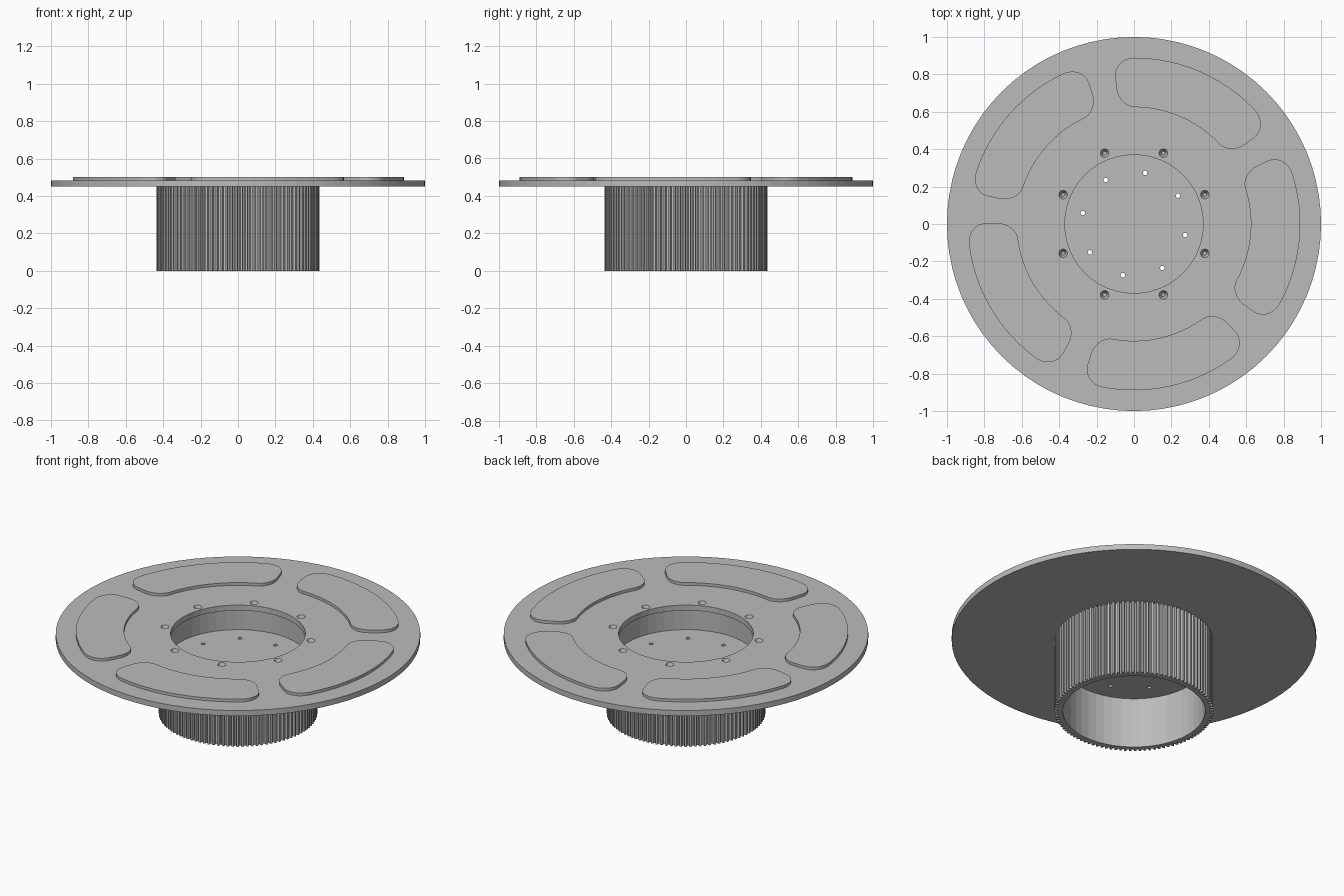
import bpy, bmesh
from math import sin, cos, radians, pi
from mathutils import Matrix

if "Cube" in bpy.data.objects:
    bpy.data.objects.remove(bpy.data.objects["Cube"])

grey = bpy.data.materials.new("mid grey")
grey.use_nodes = True
COLOUR = (0.5, 0.5, 0.5, 1)
grey.diffuse_color = COLOUR
grey.node_tree.nodes["Principled BSDF"].inputs["Base Color"].default_value = COLOUR


def polar(r, a):
    return (r * cos(a), r * sin(a))


def circle(r, n, centre=(0, 0)):
    pts = [polar(r, 2 * pi * i / n) for i in range(n)]
    return [(x + centre[0], y + centre[1]) for x, y in pts]


def ring_of_points(r, first_degrees, count=8):
    return [polar(r, radians(first_degrees) + 2 * pi * i / count) for i in range(count)]


def add_mesh(name, bm):
    mesh = bpy.data.meshes.new(name)
    bm.to_mesh(mesh)
    bm.free()
    mesh.materials.clear()
    mesh.materials.append(grey)
    obj = bpy.data.objects.new(name, mesh)
    bpy.context.collection.objects.link(obj)
    return obj


def slab(name, loops, z0, z1):
    """Extrude a flat outline; loops inside the first become holes."""
    curve = bpy.data.curves.new(name + "_outline", "CURVE")
    curve.dimensions = "2D"
    curve.fill_mode = "BOTH"
    curve.extrude = (z1 - z0) / 2
    for loop in loops:
        spline = curve.splines.new("POLY")
        spline.points.add(len(loop) - 1)
        for point, (x, y) in zip(spline.points, loop):
            point.co = (x, y, 0, 1)
        spline.use_cyclic_u = True
        spline.use_smooth = False
    helper = bpy.data.objects.new(name + "_outline", curve)
    bm = bmesh.new()
    mesh = helper.to_mesh()
    bm.from_mesh(mesh)
    helper.to_mesh_clear()
    bpy.data.objects.remove(helper)
    bpy.data.curves.remove(curve)
    bmesh.ops.remove_doubles(bm, verts=bm.verts, dist=0.0001)
    bmesh.ops.recalc_face_normals(bm, faces=bm.faces)
    bmesh.ops.translate(bm, verts=bm.verts, vec=(0, 0, (z0 + z1) / 2))
    for face in bm.faces:
        face.smooth = False
    return add_mesh(name, bm)


PLATE_LOW, PLATE_TOP, PAD_TOP = 0.45, 0.483, 0.5
BORE, SEGMENTS = 0.39, 48

# Round top plate with its central opening and screw holes
screws = ring_of_points(0.41, 22.5)
slab("top_plate",
     [circle(1, 80), circle(0.37, SEGMENTS)] + [circle(0.023, 16, c) for c in screws],
     PLATE_LOW, PLATE_TOP)

# Countersunk screw seats
for i, (x, y) in enumerate(screws):
    bm = bmesh.new()
    bmesh.ops.create_cone(bm, cap_ends=True, segments=16, radius1=0.01, radius2=0.023,
                          depth=0.03, matrix=Matrix.Translation((x, y, PLATE_TOP - 0.015)))
    lids = [f for f in bm.faces if f.calc_center_median().z > PLATE_TOP - 0.001]
    bmesh.ops.delete(bm, geom=lids, context="FACES_ONLY")
    bmesh.ops.reverse_faces(bm, faces=bm.faces)
    add_mesh(f"screw_seat_{i + 1}", bm)

# Toothed hub
TEETH, ROOT, TIP = 100, 0.418, 0.435
pitch = 2 * pi / TEETH
gear = []
for t in range(TEETH):
    for r, part in ((ROOT, 0), (ROOT, 0.3), (TIP, 0.45), (TIP, 0.85)):
        gear.append(polar(r, (t + part) * pitch))
slab("toothed_hub", [gear, circle(BORE, SEGMENTS)], 0, PLATE_LOW)

# Inner floor with small through holes
slab("hub_floor",
     [circle(BORE, SEGMENTS)] + [circle(0.012, 12, c) for c in ring_of_points(0.28, -12.3)],
     0.305, 0.325)


# Raised curved pads: rounded rectangles bent around the centre
def pad_outline(middle_degrees):
    mid_r, half_len, half_wide, fillet = 0.757, 0.407, 0.132, 0.1
    flat = []
    corners = ((1, 1, 0), (-1, 1, 90), (-1, -1, 180), (1, -1, 270))
    for sx, sy, start in corners:
        cx, cy = sx * (half_len - fillet), sy * (half_wide - fillet)
        for k in range(9):
            a = radians(start + k * 11.25)
            flat.append((cx + fillet * cos(a), cy + fillet * sin(a)))
        if start in (0, 180):
            flat += [(cx * (1 - k / 6), sy * half_wide) for k in range(1, 12)]
    return [polar(mid_r + v, radians(middle_degrees) + u / mid_r) for u, v in flat]


for i in range(5):
    slab(f"raised_pad_{i + 1}", [pad_outline(-5.5 + 72 * i)], PLATE_TOP, PAD_TOP)
